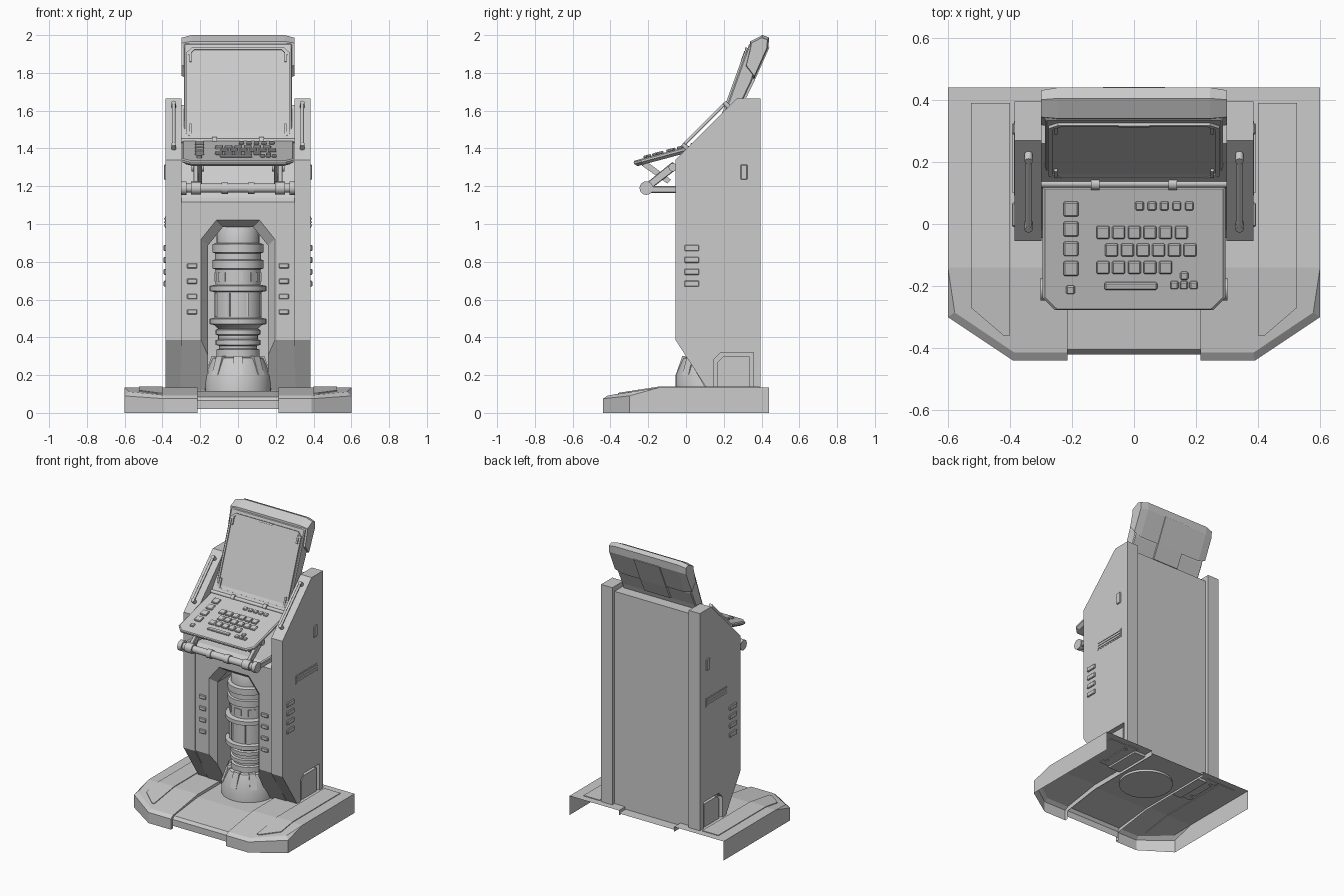
import bpy, bmesh, math
from mathutils import Matrix, Vector

if "Cube" in bpy.data.objects:
    bpy.data.objects.remove(bpy.data.objects["Cube"], do_unlink=True)

grey = bpy.data.materials.new("plain_grey")
grey.use_nodes = True
grey.diffuse_color = (0.6, 0.6, 0.6, 1)
grey.node_tree.nodes["Principled BSDF"].inputs["Base Color"].default_value = (0.6, 0.6, 0.6, 1)

FLAT = Matrix.Identity(4)
ALONG_X = Matrix(((0, 0, 1, 0), (1, 0, 0, 0), (0, 1, 0, 0), (0, 0, 0, 1)))   # points are (y, z)
ALONG_Y = Matrix(((1, 0, 0, 0), (0, 0, 1, 0), (0, 1, 0, 0), (0, 0, 0, 1)))   # points are (x, z)


def finish(name, bm, smooth=False, bevel=0, normals=True):
    if normals:
        bmesh.ops.recalc_face_normals(bm, faces=bm.faces)
    mesh = bpy.data.meshes.new(name)
    bm.to_mesh(mesh)
    bm.free()
    mesh.materials.append(grey)
    ob = bpy.data.objects.new(name, mesh)
    bpy.context.collection.objects.link(ob)
    if bevel:
        mod = ob.modifiers.new("bevel", 'BEVEL')
        mod.width, mod.segments, mod.limit_method = bevel, 1, 'ANGLE'
    if smooth:
        bpy.ops.object.select_all(action='DESELECT')
        ob.select_set(True)
        bpy.context.view_layer.objects.active = ob
        bpy.ops.object.shade_smooth_by_angle(angle=math.radians(35))
    return ob


def loft(name, rings, matrix=FLAT, **kw):
    """Rings of matching 3D points, skinned and capped."""
    bm = bmesh.new()
    rows = [[bm.verts.new(matrix @ Vector(p)) for p in r] for r in rings]
    n = len(rows[0])
    for a, b in zip(rows, rows[1:]):
        for i in range(n):
            bm.faces.new((a[i], a[(i + 1) % n], b[(i + 1) % n], b[i]))
    bm.faces.new(rows[0])
    bm.faces.new(rows[-1])
    return finish(name, bm, **kw)


def prism(name, pts, lo, hi, matrix=FLAT, **kw):
    return loft(name, [[(a, b, c) for a, b in pts] for c in (lo, hi)], matrix, **kw)


def rect(cx, cy, w, h, cut=0):
    x, y = w / 2, h / 2
    if not cut:
        return [(cx - x, cy - y), (cx + x, cy - y), (cx + x, cy + y), (cx - x, cy + y)]
    corner = [(x - cut, -y), (x, -y + cut), (x, y - cut), (x - cut, y)]
    return [(cx + a, cy + b) for a, b in corner + [(-a, -b) for a, b in corner]]


def tube(name, p, q, r, sides=16):
    p, q = Vector(p), Vector(q)
    turn = (q - p).to_track_quat('Z', 'Y').to_matrix().to_4x4()
    ring = [(r * math.cos(2 * math.pi * i / sides), r * math.sin(2 * math.pi * i / sides)) for i in range(sides)]
    return prism(name, ring, 0, (q - p).length, Matrix.Translation(p) @ turn, smooth=True)


def carve(ob, cutter):
    mod = ob.modifiers.new("cut", 'BOOLEAN')
    mod.operation, mod.object, mod.solver = 'DIFFERENCE', cutter, 'EXACT'
    bpy.context.view_layer.objects.active = ob
    bpy.ops.object.modifier_apply(modifier=mod.name)
    bpy.data.objects.remove(cutter, do_unlink=True)


def shell(name, points, faces):
    bm = bmesh.new()
    v = [bm.verts.new(p) for p in points]
    for f in faces:
        bm.faces.new([v[i] for i in f])
    return finish(name, bm)


# Base: open shell of two wings and a lower middle strip
for s, side in ((1, "left"), (-1, "right")):
    pts = [(.215, .44, .135), (.6, .44, .135), (.6, -.14, .135), (.215, -.14, .135),
           (.578, -.285, .112), (.385, -.415, .092), (.215, -.415, .092),
           (.6, -.3, .09), (.39, -.44, .075), (.215, -.44, .075),
           (.6, .44, 0), (.6, -.14, 0), (.6, -.3, 0), (.39, -.44, 0), (.215, -.44, 0),
           (.215, -.415, 0), (.215, .44, .1), (.215, -.14, .1), (.215, -.415, .06)]
    shell(side + "_base_wing", [(s * x, y, z) for x, y, z in pts],
          [(0, 1, 2, 3), (3, 2, 4, 5, 6), (2, 7, 4), (4, 7, 8, 5), (5, 8, 9, 6),
           (1, 10, 11, 2), (2, 11, 12, 7), (7, 12, 13, 8), (8, 13, 14, 9),
           (9, 14, 15, 18, 6), (0, 3, 17, 16), (3, 6, 18, 17)])
    # Thin raised panel following the wing's bend
    rows = [[(.4, .39), (.525, .39), (.525, -.14), (.4, -.14)],
            [(.4, -.14), (.525, -.14), (.525, -.27), (.42, -.36), (.4, -.36)]]
    for part, row in zip(("rear", "front"), rows):
        def height(y):
            return .135 + min(0, y + .14) * .155
        loft(side + "_base_panel_" + part,
             [[(s * x, y, height(y) + d) for x, y in row] for d in (-.004, .005)])
shell("base_middle", [(x, y, z) for y, z in ((.44, .115), (-.14, .115), (-.405, .085), (-.42, .065), (-.42, .02))
                      for x in (-.215, .215)],
      [(i, i + 1, i + 3, i + 2) for i in range(0, 8, 2)])

# Cabinet core with the arched niche
core = prism("cabinet_core", [(.11, .118), (-.045, .385), (-.045, 1.116), (-.02, 1.14), (.09, 1.38), (.26, 1.63),
                              (.37, 1.63), (.37, .118)], -.305, .305, ALONG_X)


def arch(w, top):
    return [(-w, .05), (w, .05), (w, top - .1), (w - .08, top), (.08 - w, top), (-w, top - .1)]


carve(core, loft("niche_cutter", [[(x, z, y) for x, z in arch(w, t)]
                                  for y, w, t in ((-.1, .2, 1.025), (-.045, .195, 1.02), (.0, .16, .985), (.31, .16, .985))], ALONG_Y))

# Side pillars with their vents, handles and lower recess
for s, side in ((1, "left"), (-1, "right")):
    pillar = prism(side + "_pillar", [(.11, .13), (-.055, .385), (-.055, 1.34), (.27, 1.665), (.395, 1.665), (.395, .13)],
                   s * .298, s * .385, ALONG_X)
    hole = [(.145, .1), (.145, .28), (.185, .32), (.357, .32), (.357, .1)]
    carve(pillar, prism("recess_cutter", hole, s * .35, s * .42, ALONG_X))
    prism(side + "_recess_block", [(.168, .13), (.168, .27), (.196, .298), (.335, .298), (.335, .13)],
          s * .345, s * .376, ALONG_X)
    for i in range(4):
        prism(f"{side}_side_vent_{i}", rect(.03, .873 - .063 * i, .078, .032), s * .38, s * .394, ALONG_X, bevel=.004)
        prism(f"{side}_front_vent_{i}", rect(s * .243, .778 - .081 * i, .054, .027), -.055, -.04, ALONG_Y, bevel=.004)
    prism(side + "_side_latch", rect(.307, 1.275, .036, .08), s * .38, s * .393, ALONG_X, bevel=.004)
    prism(side + "_grille_frame", rect(.212, 1.01, .24, .062), s * .38, s * .387, ALONG_X)
    for i in range(3):
        prism(f"{side}_grille_slat_{i}", rect(.212, .992 + .018 * i, .225, .009), s * .385, s * .391, ALONG_X)
    low, high = Vector((s * .34, .005, 1.4)), Vector((s * .34, .225, 1.62))
    lift = Vector((0, -.018, .018))
    tube(side + "_handle", low + lift, high + lift, .009, 12)
    for k, p in (("lower", low), ("upper", high)):
        tube(f"{side}_handle_{k}_mount", p - lift, p + lift * 1.3, .013, 12)

# Column in the niche, turned from a profile
profile = [(.175, .1), (.175, .2), (.135, .29), (.115, .295), (.115, .335), (.1, .34), (.1, .355), (.118, .36),
           (.118, .385), (.105, .39), (.105, .41), (.118, .415), (.118, .44), (.105, .445), (.125, .465),
           (.15, .47), (.15, .498), (.125, .503), (.125, .64), (.15, .645), (.15, .672), (.12, .678), (.12, .76),
           (.135, .765), (.135, .808), (.122, .812), (.122, .845), (.135, .85), (.135, .893), (.113, .9),
           (.113, .975), (.1, 1.0)]
AXIS = Matrix.Translation((0, .12, 0))
loft("column", [[(r * math.cos(math.pi * i / 18), r * math.sin(math.pi * i / 18), z) for i in range(36)]
                for r, z in profile], AXIS, smooth=True)
for i in range(8):
    spin = AXIS @ Matrix.Rotation(math.radians(45 * i), 4, 'Z')
    prism(f"column_pad_{i}", rect(0, -.117, .05, .014), .695, .742, spin)
    prism(f"column_strip_{i}", rect(.05, -.113, .012, .016), .51, .635, spin)
    loft(f"column_foot_rib_{i}", [rect3 for rect3 in
         ([(x, y, z) for x, y in rect(0, -r, .045, .03)] for z, r in ((.2, .16), (.3, .125)))], spin)

# Screen: leaning slab, deep hood and framed glass
prism("screen_body", [(.15, 1.44), (.335, 1.955), (.4, 1.955), (.35, 1.76), (.305, 1.665), (.22, 1.44)],
      -.287, .287, ALONG_X, bevel=.006)
hood = [(.337, 1.935), (.34, 1.967), (.405, 2.0), (.44, 1.987), (.436, 1.935), (.36, 1.765), (.31, 1.83)]


def hood_ring(x, k):
    return [(.375 + (y - .375) * k, 1.9 + (z - 1.9) * k, x) for y, z in hood]


loft("screen_hood", [hood_ring(-.3, .86), hood_ring(-.245, 1), hood_ring(.245, 1), hood_ring(.3, .86)], ALONG_X)
prism("screen_back_panel", [(.32, 1.67), (.366, 1.765), (.442, 1.935), (.4, 1.94), (.3, 1.67)], -.1, .1, ALONG_X)
SCREEN = Matrix.Translation((0, .245, 1.7)) @ Matrix.Rotation(math.radians(70), 4, 'X')
frame = prism("screen_frame", rect(0, -.01, .55, .51, .03), -.01, .012, SCREEN)
carve(frame, prism("glass_cutter", rect(0, -.01, .525, .485, .03), .005, .03, SCREEN))
prism("screen_top_notch", rect(0, .24, .1, .012), .004, .014, SCREEN)
for x in (-1, 1):
    for y in (-.215, .195):
        prism("screen_corner_clip", rect(x * .252, y, .012, .06), .004, .014, SCREEN)

# Keyboard tray and keys
TRAY = Matrix.Translation((0, -.08, 1.385)) @ Matrix.Rotation(math.radians(15), 4, 'X')
outline = [(-.295, .205), (-.295, -.165), (-.255, -.205), (.255, -.205), (.295, -.165), (.295, .205)]
loft("keyboard_tray", [[(x * k, y * k, z) for x, y in outline]
                       for z, k in ((-.03, .93), (-.015, 1), (-.004, 1), (.002, .975))], TRAY)
keys = [(-.203, .05 - .064 * i, .048, .048) for i in range(4)] + [(-.205, -.21, .028, .028)]
keys += [(.018 + .04 * i, .06, .028, .028) for i in range(5)]
for x, y, count in ((-.1, -.025, 6), (-.072, -.082, 6), (-.1, -.138, 5)):
    keys += [(x + .0505 * i, y, .042, .042) for i in range(count)]
keys += [(-.01, -.198, .17, .024), (.162, -.165, .026, .026)]
keys += [(.13 + .031 * i, -.195, .026, .026) for i in range(3)]
for i, (x, y, w, h) in enumerate(keys):
    prism(f"key_{i}", rect(x, (y + .08) / math.cos(math.radians(15)), w, h), 0, .014, TRAY, bevel=.004)

# Hinge between tray and screen
tube("hinge_rod", (-.3, .13, 1.44), (.3, .13, 1.44), .012)
for x in (-.125, .125):
    tube("hinge_clip", (x - .013, .13, 1.44), (x + .013, .13, 1.44), .02)

# Support rod and folding arms below the tray
tube("support_rod", (-.3, -.21, 1.19), (.3, -.21, 1.19), .024)
for x in (-.07, .07):
    tube("support_rod_collar", (x - .018, -.21, 1.19), (x + .018, -.21, 1.19), .03)
for s, side in ((1, "left"), (-1, "right")):
    tube(side + "_rod_cap", (s * .272, -.21, 1.19), (s * .302, -.21, 1.19), .036)
    tube(side + "_rod_joint", (s * .195, -.21, 1.19), (s * .25, -.21, 1.19), .034)
    prism(side + "_upper_arm", [(-.225, 1.205), (-.2, 1.175), (-.05, 1.29), (-.07, 1.33)],
          s * .21, s * .236, ALONG_X, bevel=.004)
    prism(side + "_lower_arm", [(-.21, 1.165), (.02, 1.165), (.02, 1.2), (-.21, 1.2)],
          s * .27, s * .295, ALONG_X, bevel=.004)
    prism(side + "_tray_strut", [(-.235, 1.31), (-.2, 1.325), (-.08, 1.235), (-.1, 1.215)],
          s * .19, s * .208, ALONG_X)
    tube(side + "_arm_pivot", (s * .18, -.07, 1.3), (s * .245, -.07, 1.3), .022)
